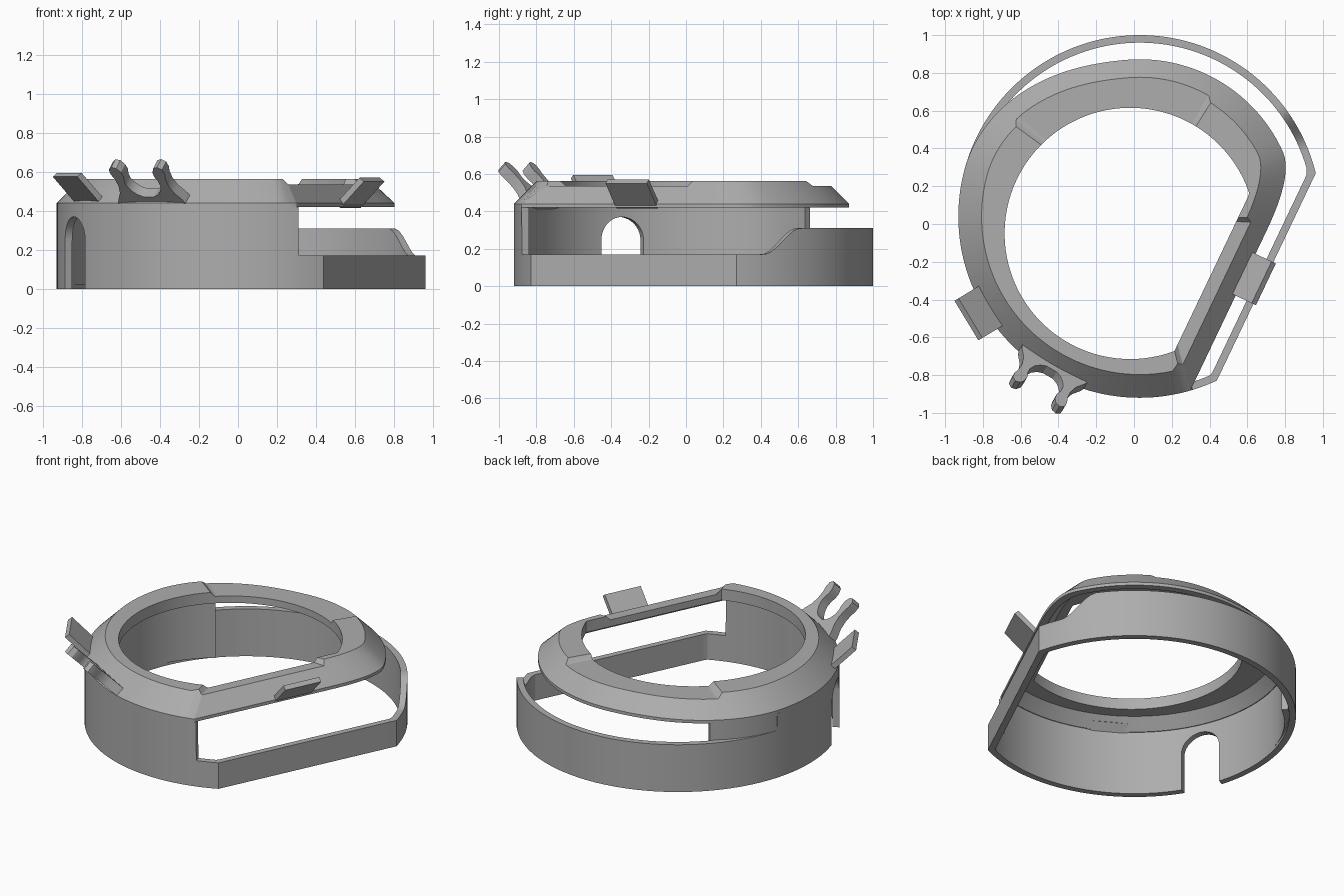
import bpy, bmesh
from math import sin, cos, radians, sqrt, pi
from mathutils import Vector

if "Cube" in bpy.data.objects:
    bpy.data.objects.remove(bpy.data.objects["Cube"])

grey = bpy.data.materials.new("plain grey")
grey.use_nodes = True
grey.diffuse_color = (0.42, 0.42, 0.42, 1)
grey.node_tree.nodes["Principled BSDF"].inputs["Base Color"].default_value = grey.diffuse_color

CX, CY = 0.03, 0.04      # centre of the round housing
R = 0.96                 # housing radius
FLAT = -25.5             # direction the flat side faces


def finish(name, bm):
    bmesh.ops.recalc_face_normals(bm, faces=bm.faces)
    mesh = bpy.data.meshes.new(name)
    bm.to_mesh(mesh)
    bm.free()
    mesh.materials.append(grey)
    obj = bpy.data.objects.new(name, mesh)
    bpy.context.collection.objects.link(obj)
    return obj


def smooth(obj):
    bpy.ops.object.select_all(action='DESELECT')
    obj.select_set(True)
    bpy.context.view_layer.objects.active = obj
    bpy.ops.object.shade_smooth_by_angle(angle=radians(25))


def ease(a, lo, hi):
    t = min(max((a - lo) / (hi - lo), 0), 1)
    return t * t * (3 - 2 * t)


def flat_radius(a, dist):
    c = cos(radians(a - FLAT))
    return dist / c if c > 0.05 else 9


def loft(name, angles, section, closed=True):
    """Sweep section(angle) -> [(radius, z)...] around the housing centre."""
    bm = bmesh.new()
    rows = []
    for a in angles:
        ca, sa = cos(radians(a)), sin(radians(a))
        rows.append([bm.verts.new((CX + r * ca, CY + r * sa, z)) for r, z in section(a)])
    n = len(rows[0])
    for i in range(len(rows) if closed else len(rows) - 1):
        p, q = rows[i], rows[(i + 1) % len(rows)]
        for j in range(n):
            k = (j + 1) % n
            bm.faces.new((p[j], p[k], q[k], q[j]))
    if not closed:
        bm.faces.new(rows[0])
        bm.faces.new(rows[-1])
    return finish(name, bm)


def stations(*extra):
    return sorted(set([-90 + 2 * i for i in range(180)] + list(extra)))


# Housing wall: tall at the left and front, lower band at the back and right
def wall_height(a):
    if a < -73 or a >= 163:
        return 0.42
    return 0.17 + 0.14 * ease(a, 23, 36.5)


def wall_section(a):
    outer = min(R, flat_radius(a, 0.743))
    inner = min(R - 0.04, flat_radius(a, 0.703))
    h = wall_height(a)
    return [(outer, 0), (outer, h), (inner, h), (inner, 0)]


wall = loft("housing_wall", stations(-73.1, -72.9, -64.8, 13.8, 162.9, 163), wall_section)

# Arched opening in the left wall
arch_angle = 204.6


def plate(name, profile, origin, u, v, depth):
    """Extrude a flat profile, centred on its plane."""
    n = u.cross(v).normalized()
    bm = bmesh.new()
    ends = [[bm.verts.new(origin + u * a + v * b + n * s * depth / 2) for a, b in profile]
            for s in (-1, 1)]
    bm.faces.new(ends[0])
    bm.faces.new(ends[1])
    for i in range(len(profile)):
        k = (i + 1) % len(profile)
        bm.faces.new((ends[0][i], ends[0][k], ends[1][k], ends[1][i]))
    return finish(name, bm)


def axes(angle):
    a = radians(angle)
    return Vector((cos(a), sin(a), 0)), Vector((-sin(a), cos(a), 0))


UP = Vector((0, 0, 1))
CENTRE = Vector((CX, CY, 0))
out, side = axes(arch_angle)
arch = [(-0.124, -0.1)] + [(-0.124 * cos(pi * i / 20), 0.246 + 0.124 * sin(pi * i / 20))
                           for i in range(21)] + [(0.124, -0.1)]
cutter = plate("arch_cutter", arch, CENTRE + out * 0.93, side, UP, 0.3)
cutter.hide_render = True
cut = wall.modifiers.new("arch", 'BOOLEAN')
cut.operation, cut.solver, cut.object = 'DIFFERENCE', 'EXACT', cutter
bpy.context.view_layer.objects.active = wall
bpy.ops.object.modifier_apply(modifier="arch")
bpy.data.objects.remove(cutter)
smooth(wall)


# Bezel outline: follows the wall, tightens at the back, cut by the flat side
def outline(a, inset=0):
    r = R if a < FLAT else 0.832 + (R - 0.832) * ease(a, 95, 165)
    r -= inset
    f = flat_radius(a, 0.639 - inset)
    if a < FLAT:
        return min(r, f)
    k = 0.16
    h = max(k - abs(r - f), 0) / k
    return min(r, f) - h * h * k / 4


def opening(a):
    d, _ = axes(a)
    m = Vector((CX + 0.02, CY + 0.05, 0))
    b = m.dot(d)
    circle = -b + sqrt(b * b - m.length_squared + 0.665 ** 2)
    return min(circle, flat_radius(a, 0.473))


def bezel_top(a):
    back = ease(a, 58, 60.5) * (1 - ease(a, 141.5, 144))
    flat = ease(a, -75.5, -73.5) * (1 - ease(a, -3, -0.5))
    return 0.563 - 0.028 * max(back, flat)


def bezel_section(a):
    h, hole = bezel_top(a), opening(a)
    return [(outline(a), 0.42), (outline(a), 0.44), (outline(a, h - 0.44), h), (hole, h),
            (hole, 0.49), (outline(a, 0.11), 0.49), (outline(a, 0.045), 0.42)]


bezel = loft("bezel", stations(-75.5, -73.7, -73.5, -3, -0.5, 58, 60.5, 141.5, 144), bezel_section)
smooth(bezel)

# Upper wall end at the back, tucked in under the bezel
smooth(loft("rear_wall_end", [137 + 2 * i for i in range(15)],
            lambda a: [(outline(a, 0.001), 0.02), (outline(a, 0.001), 0.425),
                       (outline(a, 0.041), 0.425), (outline(a, 0.041), 0.02)], closed=False))


# Slanted finger tabs
def tab(name, angle, radius, z, shift):
    o, s = axes(angle)
    profile = [(-0.016, 0.02), (0.12, 0.155), (0.145, 0.135), (0.01, 0)]
    plate(name, profile, CENTRE + o * radius + s * shift + UP * z, o, UP, 0.245)


tab("left_tab", 211, 0.925, 0.44, 0)
tab("flat_side_tab", FLAT, 0.613, 0.415, -0.037)

# Open clip leaning outward from the front left slope
half = [(0.03, 0.033), (0.06, 0.048), (0.085, 0.075), (0.1, 0.11), (0.1, 0.145), (0.09, 0.175),
        (0.093, 0.21), (0.11, 0.238), (0.135, 0.246), (0.158, 0.228), (0.16, 0.195),
        (0.15, 0.16), (0.148, 0.11), (0.16, 0.06), (0.19, 0.01), (0.21, -0.05)]
profile = half + [(-x, y) for x, y in reversed(half)]
out, side = axes(240)
clip = plate("cable_clip", profile, CENTRE + out * 0.93 + UP * 0.47, side,
             (out + UP).normalized(), 0.06)
smooth(clip)
